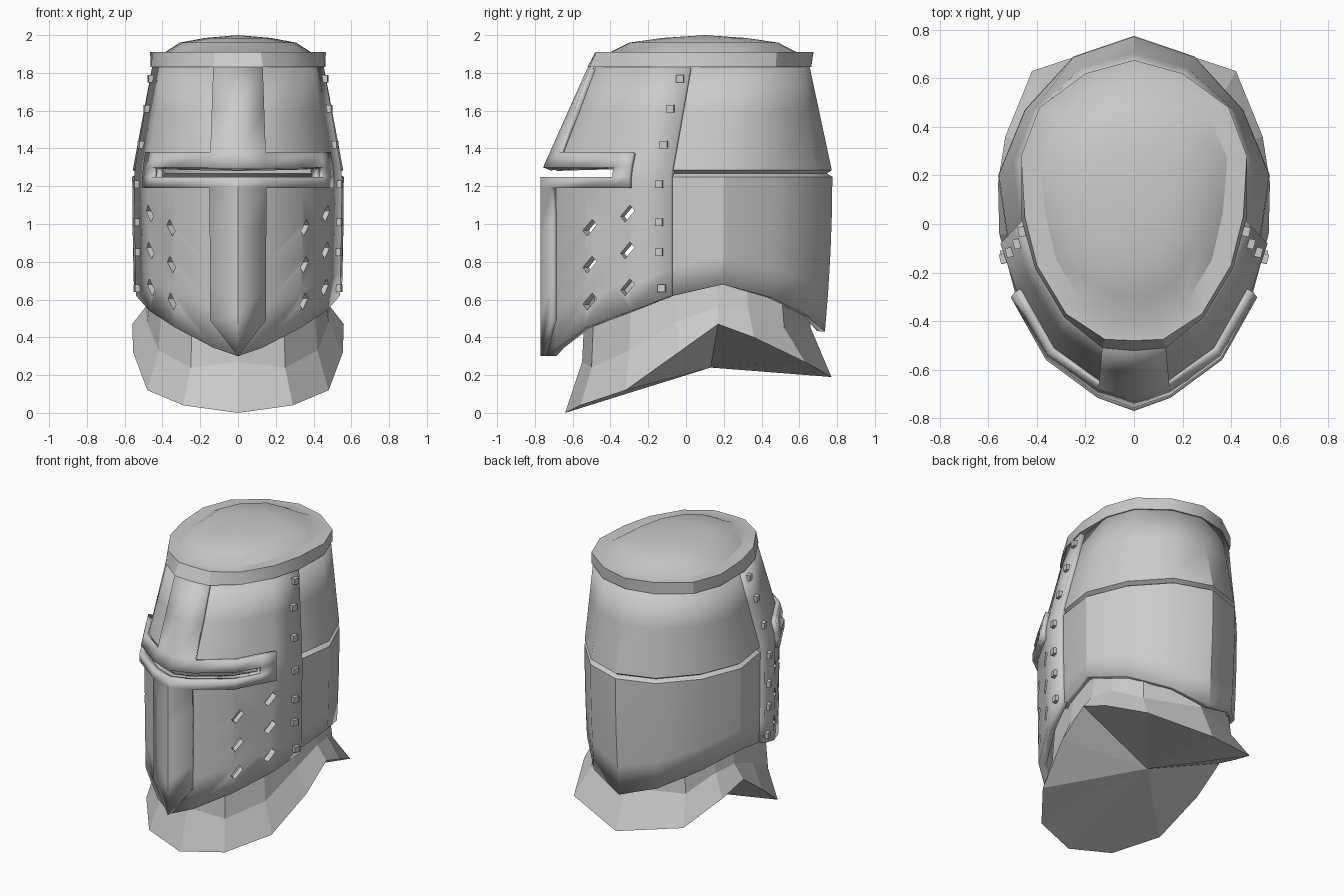
import bpy, bmesh, math
from mathutils import Vector

if "Cube" in bpy.data.objects:
    bpy.data.objects.remove(bpy.data.objects["Cube"], do_unlink=True)

steel = bpy.data.materials.new("steel_grey")
steel.use_nodes = True
GREY = (0.6, 0.6, 0.6, 1)
steel.diffuse_color = GREY
steel.node_tree.nodes["Principled BSDF"].inputs["Base Color"].default_value = GREY

# Half outlines, front to back, at the top, eye level and lower edge
RIM = [(0, -.48), (.12, -.475), (.28, -.37), (.40, -.17), (.45, .03),
       (.465, .28), (.39, .48), (.2, .62), (0, .675)]
UPPER = [(0, -.49), (.12, -.48), (.28, -.38), (.40, -.18), (.455, .02),
         (.455, .28), (.385, .47), (.2, .61), (0, .655)]
MIDDLE = [(0, -.74), (.135, -.69), (.34, -.54), (.48, -.29), (.55, -.08),
          (.56, .2), (.45, .47), (.25, .69), (0, .775)]
LOWER = [(x * .97, y * .95 if y > 0 else y) for x, y in MIDDLE]
DOME = [(0, -.4), (.09, -.395), (.21, -.33), (.32, -.15), (.365, .04),
        (.385, .27), (.31, .44), (.15, .575), (0, .585)]
EDGE = [.30, .345, .45, .54, .62, .68, .61, .51, .43]
TIP = [.30, .49, .49, .49, .49]


def sample(values, i):
    k = min(int(i), len(values) - 2)
    return values[k] + (values[k + 1] - values[k]) * (i - k)


def around(outline, i):
    """Point on a mirrored outline; i runs from the front over the left side."""
    i %= 16
    side = 1 if i <= 8 else -1
    i = min(i, 16 - i)
    return Vector((side * sample([p[0] for p in outline], i),
                   sample([p[1] for p in outline], i)))


def wall(i, z):
    if z > 1.27:
        return around(MIDDLE, i).lerp(around(UPPER, i), (z - 1.27) / .56)
    return around(MIDDLE, i).lerp(around(LOWER, i), ((1.27 - z) / .83) ** 2)


def outward(i, z):
    t = wall(i + .5, z) - wall(i - .5, z)
    return Vector((t.y, -t.x)).normalized()


def surface(i, z, off=0):
    p = wall(i, z) + outward(i, z) * off
    return Vector((p.x, p.y, z))


def finish(name, bm, angle=30):
    bmesh.ops.delete(bm, geom=[v for v in bm.verts if not v.link_faces], context="VERTS")
    mesh = bpy.data.meshes.new(name)
    bm.to_mesh(mesh)
    bm.free()
    mesh.materials.append(steel)
    ob = bpy.data.objects.new(name, mesh)
    bpy.context.collection.objects.link(ob)
    bpy.ops.object.select_all(action="DESELECT")
    ob.select_set(True)
    bpy.context.view_layer.objects.active = ob
    if angle:
        bpy.ops.object.shade_smooth_by_angle(angle=math.radians(angle))
    return ob


def grid(bm, rows, closed=False, keep=lambda r, c: True):
    rows = [[bm.verts.new(p) for p in row] for row in rows]
    n = len(rows[0])
    for r in range(len(rows) - 1):
        for c in range(n if closed else n - 1):
            if keep(r, c):
                d = (c + 1) % n
                bm.faces.new((rows[r + 1][c], rows[r + 1][d], rows[r][d], rows[r][c]))
    return rows


def plate(name, cols, heights, bottom, thick, off, keep):
    """Curved plate: fixed heights, then steps down to a shaped lower edge."""
    def edge(i):
        i %= 16
        return sample(bottom, min(i, 16 - i))
    steps = (.25, .5, .75, 1)
    last = heights[-1]
    rows = [[surface(i, z, off(i, z)) for i in cols] for z in heights]
    for s in steps:
        rows.append([surface(i, last + (edge(i) - last) * s, off(i, 0)) for i in cols])
    bm = bmesh.new()
    grid(bm, rows, keep=lambda r, c: keep(abs(cols[c] + cols[c + 1]) / 2, r))
    ob = finish(name, bm)
    mod = ob.modifiers.new("thickness", "SOLIDIFY")
    mod.thickness = thick
    mod.offset = -1
    mod.use_even_offset = True
    return ob


# Face plate with an eye slit, and the raised cross on it
half = [1, 2, 2.65, 3]
levels = [1.83, 1.6, 1.38, 1.30, 1.25, 1.19]
SLIT = 3
cols = [-4] + [-h for h in reversed(half)] + [0] + half + [4]
face_plate = plate("face_plate", cols, levels, EDGE, .05, lambda i, z: 0,
                   lambda m, r: r != SLIT or m > 2.65)
plate("raised_cross", cols[1:-1], levels, TIP, .04, lambda i, z: .03,
      lambda m, r: (m < 1 or r in (2, 3, 4)) and (r != SLIT or m > 2.65))

# Back plates, parted by a groove and tucked under the face plate
plate("back_plates", [3.8] + list(range(4, 13)) + [12.2],
      [1.83, 1.6, 1.285, 1.268, 1.25], EDGE, .04,
      lambda i, z: (-.03 if abs(i - 8) > 3.5 else 0) - (.03 if z == 1.268 else 0),
      lambda m, r: True)


# Breathing holes cut through both cheeks
def find_column(y, z):
    lo, hi = 1, 4
    for _ in range(20):
        mid = (lo + hi) / 2
        lo, hi = (mid, hi) if wall(mid, z).y < y else (lo, mid)
    return lo


bm = bmesh.new()
for y, top in ((-.51, .98), (-.31, 1.055)):
    for k in range(3):
        z = top - .195 * k
        i = find_column(y, z)
        for s in (1, -1):
            c = surface(i, z)
            n = outward(i, z).to_3d()
            t = Vector((-n.y, n.x, 0))
            ends = []
            for depth in (-.12, .06):
                ring = []
                for a, b in ((-.042, -.015), (.015, .045), (.042, .015), (-.015, -.045)):
                    p = c + t * a + n * depth + Vector((0, 0, b))
                    p.x *= s
                    ring.append(bm.verts.new(p))
                ends.append(ring)
            grid_faces = [ends[0], ends[1]]
            for k2 in range(4):
                e = (k2 + 1) % 4
                grid_faces.append([ends[0][k2], ends[0][e], ends[1][e], ends[1][k2]])
            for f in grid_faces:
                bm.faces.new(f)
bmesh.ops.recalc_face_normals(bm, faces=bm.faces)
cutter = finish("breath_hole_cutter", bm, 0)
cutter.hide_render = True
cutter.hide_set(True)
cutter.display_type = "WIRE"
cut = face_plate.modifiers.new("breath_holes", "BOOLEAN")
cut.object = cutter
cut.operation = "DIFFERENCE"
cut.solver = "EXACT"

# Rivets along the seam
bm = bmesh.new()
for y, z in ((-.03, 1.77), (-.08, 1.61), (-.115, 1.42), (-.14, 1.21),
             (-.14, 1.01), (-.14, .85), (-.125, .66)):
    i = find_column(y, z)
    n = outward(i, z).to_3d()
    for s in (1, -1):
        made = bmesh.ops.create_cube(bm, size=.04)["verts"]
        bmesh.ops.rotate(bm, verts=made, matrix=n.to_track_quat("X", "Z").to_matrix())
        bmesh.ops.translate(bm, verts=made, vec=surface(i, z, .003))
        for v in made:
            v.co.x *= s
bmesh.ops.recalc_face_normals(bm, faces=bm.faces)
finish("rivets", bm, 0)

# Crown: flared rim band, flat lip and low dome
bm = bmesh.new()


def ring(outline, z, scale=1):
    mid = Vector((0, .1))
    return [(mid + (around(outline, i) - mid) * scale).to_3d() + Vector((0, 0, z))
            for i in range(16)]


band = [surface(i, 1.83, .032 if i in (15, 0, 1) else .008) for i in range(16)]
inner = [surface(i, 1.83, -.04) for i in range(16)]
rows = grid(bm, [ring(DOME, 1.985, .45), ring(DOME, 1.96, .8), ring(DOME, 1.91),
                 ring(RIM, 1.91), band, inner], closed=True)
peak = bm.verts.new((0, .1, 2))
for k in range(16):
    bm.faces.new((rows[0][k], rows[0][(k + 1) % 16], peak))
finish("crown", bm)

# Neck guard: upright neck, flared skirt and a fan-shaped underside
SKIRT = [(0, -.64, 0), (.29, -.56, .04), (.48, -.32, .12), (.555, -.04, .32),
         (.56, .17, .47), (.53, .36, .40), (.42, .63, .27), (0, .77, .19)]
NECK = [(0, -.55, .27), (.25, -.5, .24), (.42, -.3, .33), (.48, -.05, .48),
        (.49, .17, .56), (.46, .33, .55), (.36, .52, .45), (0, .66, .45)]


def loop(pts):
    return [Vector(p) for p in pts] + [Vector((-x, y, z)) for x, y, z in pts[-2:0:-1]]


bm = bmesh.new()
neck = loop(NECK)
collar = [Vector((p.x * .94, p.y * .96, .72)) for p in neck]
rows = grid(bm, [collar, neck, loop(SKIRT)], closed=True)
hub = bm.verts.new((0, .13, .24))
for k in range(14):
    bm.faces.new((rows[2][(k + 1) % 14], rows[2][k], hub))
finish("neck_guard", bm, 0)
